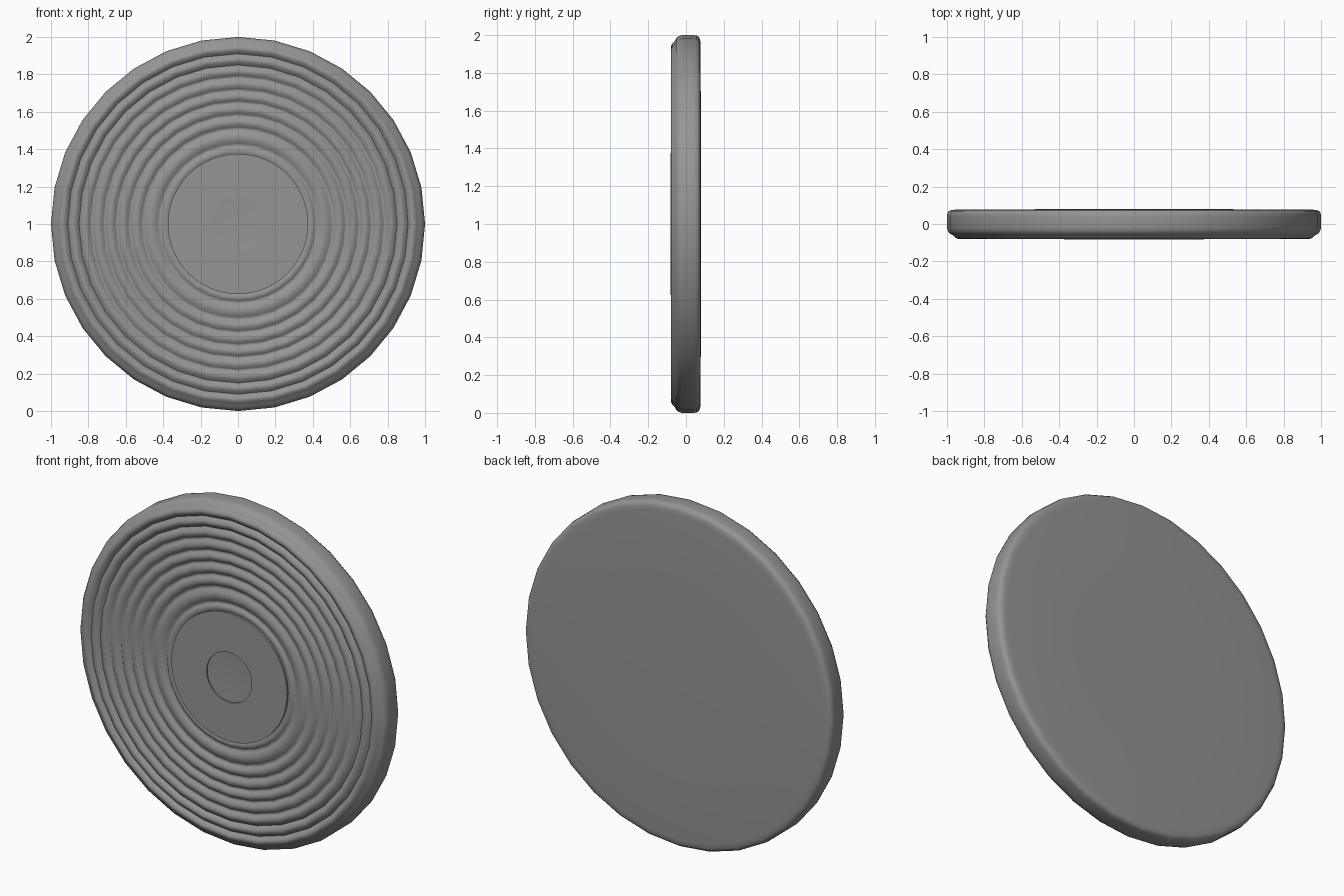
import bpy, bmesh, math

if "Cube" in bpy.data.objects:
    bpy.data.objects.remove(bpy.data.objects["Cube"])

grey = bpy.data.materials.new("dark_grey")
grey.diffuse_color = (0.3, 0.3, 0.3, 1)
grey.use_nodes = True
grey.node_tree.nodes["Principled BSDF"].inputs["Base Color"].default_value = grey.diffuse_color


def lathe(name, profile, sides, angle=40):
    """Spin a (radius, y) profile around the disc axis at z = 1."""
    bm = bmesh.new()
    rings = []
    for r, y in profile:
        if r == 0:
            rings.append([bm.verts.new((0, y, 1))])
            continue
        ring = []
        for i in range(sides):
            a = 2 * math.pi * i / sides
            ring.append(bm.verts.new((r * math.cos(a), y, 1 + r * math.sin(a))))
        rings.append(ring)
    for a, b in zip(rings, rings[1:]):
        for i in range(sides):
            j = (i + 1) % sides
            vs = [a[i % len(a)], a[j % len(a)], b[j % len(b)], b[i % len(b)]]
            bm.faces.new(list(dict.fromkeys(vs)))
    bmesh.ops.recalc_face_normals(bm, faces=bm.faces)
    mesh = bpy.data.meshes.new(name)
    bm.to_mesh(mesh)
    bm.free()
    mesh.materials.append(grey)
    obj = bpy.data.objects.new(name, mesh)
    bpy.context.collection.objects.link(obj)
    bpy.ops.object.select_all(action='DESELECT')
    bpy.context.view_layer.objects.active = obj
    obj.select_set(True)
    bpy.ops.object.shade_smooth_by_angle(angle=math.radians(angle))
    return obj


# Disc: slightly domed back, tight back edge, rounded front rim
profile = [(0, 0.08), (0.5, 0.079), (0.95, 0.077), (0.975, 0.075),
           (0.99, 0.069), (0.998, 0.057), (1.0, 0.04), (1.0, -0.02),
           (0.995, -0.038), (0.985, -0.052), (0.968, -0.06)]
# Ripples across the front face, ending in a small ridge around the label
grooves = [0.968, 0.91, 0.85, 0.785, 0.715, 0.65, 0.58, 0.51, 0.42]
floor, crest, steps = -0.061, -0.079, 8
for outer, inner in zip(grooves, grooves[1:]):
    for k in range(1, steps + 1):
        t = k / steps
        wave = math.sin(math.pi * t)
        profile.append((outer + (inner - outer) * t, floor + (crest - floor) * wave))
profile += [(0.411, -0.07), (0.4, -0.075), (0.388, -0.075), (0.376, -0.07),
            (0.365, -0.066), (0, -0.066)]
lathe("grooved_disc", profile, 32, 80)

# Centre label with a shallow round recess in the middle
lathe("centre_label", [(0, -0.06), (0.375, -0.06), (0.375, -0.082), (0.146, -0.082),
                       (0.146, -0.075), (0.09, -0.073), (0, -0.072)], 64)
